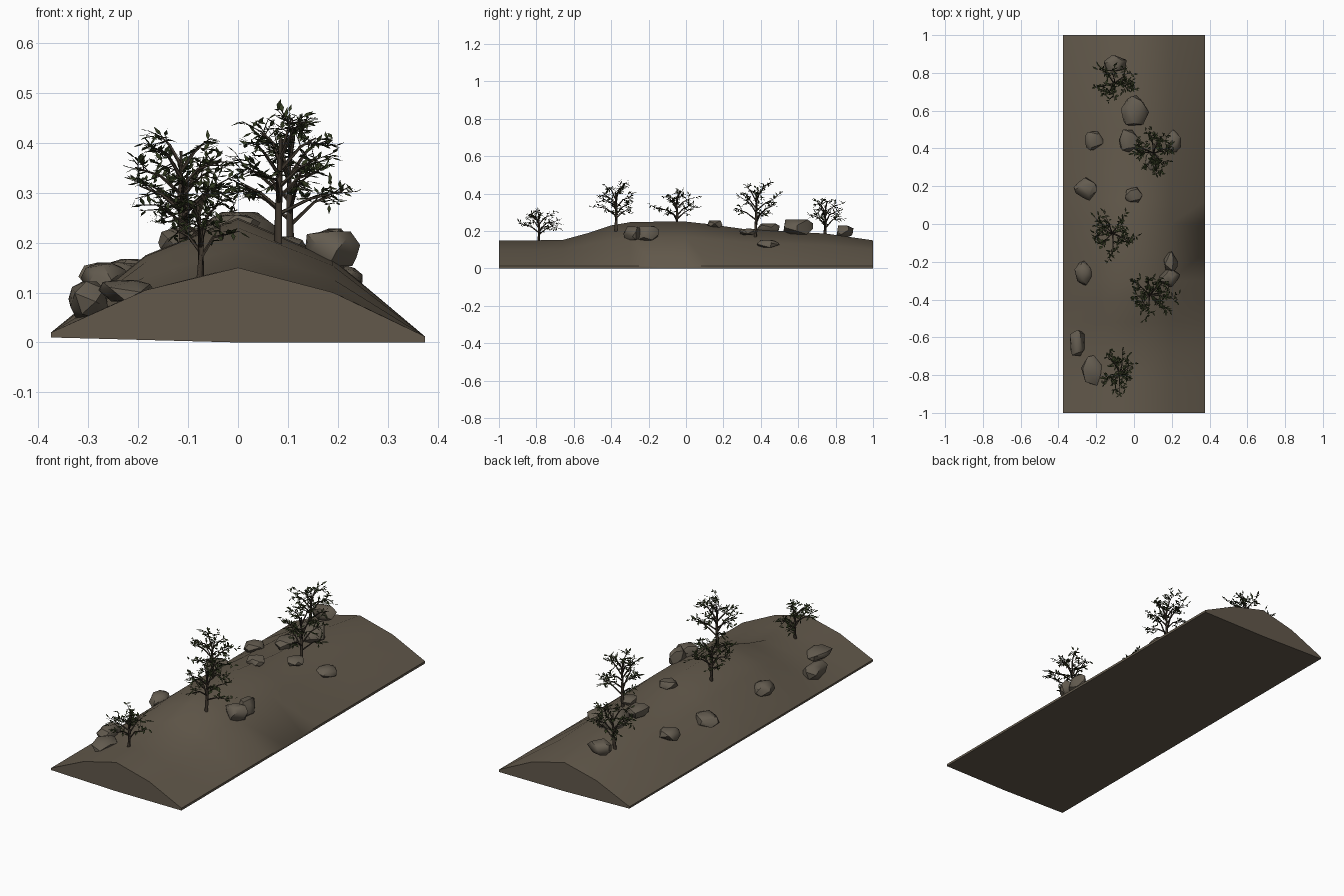
import bpy, bmesh, math, random
from mathutils import Vector

if "Cube" in bpy.data.objects:
    bpy.data.objects.remove(bpy.data.objects["Cube"])

random.seed(7)


def material(name, rgb):
    m = bpy.data.materials.new(name)
    m.diffuse_color = (*rgb, 1)
    m.use_nodes = True
    m.node_tree.nodes["Principled BSDF"].inputs["Base Color"].default_value = m.diffuse_color
    return m


EARTH = material("earth brown", (0.122, 0.099, 0.070))
STONE = material("stone brown", (0.127, 0.107, 0.080))
BARK = material("dark bark", (0.050, 0.038, 0.027))
LEAF = material("dark leaf green", (0.030, 0.041, 0.014))


def make(name, bm, mat, angle=None):
    if angle:
        bmesh.ops.recalc_face_normals(bm, faces=bm.faces[:])
    me = bpy.data.meshes.new(name)
    bm.to_mesh(me)
    bm.free()
    me.materials.append(mat)
    if angle:
        me.shade_smooth()
        me.set_sharp_from_angle(angle=math.radians(angle))
    ob = bpy.data.objects.new(name, me)
    bpy.context.collection.objects.link(ob)
    return ob


def lerp_table(table, t):
    for (a, va), (b, vb) in zip(table, table[1:]):
        if t <= b:
            return va + (vb - va) * (t - a) / (b - a)
    return table[-1][1]


# Hill: ridge height along y, swept with a five point cross-section
RIDGE = [(-1, .15), (-.83, .15), (-.66, .152), (-.52, .19), (-.4, .23), (-.3, .247),
         (-.15, .25), (0, .25), (.12, .237), (.3, .212), (.5, .2), (.75, .186), (1, .15)]


def section(y):
    r = lerp_table(RIDGE, y)
    return [(-.375, .02), (-.185, r * .7), (0, r), (.19, r * .67), (.375, .012)]


def ground(x, y):
    return lerp_table(section(y), x)


bm = bmesh.new()
rings = []
for y, _ in RIDGE:
    profile = section(y) + [(.375, 0), (0, 0), (-.375, .01)]
    rings.append([bm.verts.new((x, y, z)) for x, z in profile])
for a, b in zip(rings, rings[1:]):
    for i in range(8):
        j = (i + 1) % 8
        bm.faces.new((a[i], a[j], b[j], b[i]))
bm.faces.new(rings[0])
bm.faces.new(rings[-1])
make("hill", bm, EARTH, 50)


# Rocks: hull of jittered sphere points, squared off and fitted to a size
def rock(i, x, y, z, dx, dy, dz):
    bm = bmesh.new()
    n = 20
    pts = []
    for k in range(n):
        c = 1 - 2 * (k + .5) / n
        s = math.sqrt(1 - c * c)
        a = k * 2.39996 + random.uniform(-.35, .35)
        j = random.uniform(.85, 1.1)
        pts.append(Vector((s * math.cos(a) * j, s * math.sin(a) * j, max(-.7, min(.72, c * j)))))
    lo = [min(p[k] for p in pts) for k in range(3)]
    hi = [max(p[k] for p in pts) for k in range(3)]
    for p in pts:
        f = [(p[k] - lo[k]) / (hi[k] - lo[k]) - .5 for k in range(3)]
        bm.verts.new((x + f[0] * dx, y + f[1] * dy, z + f[2] * dz))
    res = bmesh.ops.convex_hull(bm, input=bm.verts[:])
    loose = [v for v in bm.verts if not v.link_faces]
    bmesh.ops.delete(bm, geom=loose, context='VERTS')
    make(f"rock_{i}", bm, STONE, 38)


ROCKS = [(-.10, .85, .198, .12, .09, .065), (.005, .60, .222, .15, .16, .08),
         (-.03, .44, .215, .10, .12, .05), (.205, .44, .132, .09, .12, .042),
         (-.21, .44, .142, .10, .10, .05), (-.255, .185, .13, .13, .12, .06),
         (0, .155, .236, .09, .08, .04), (.195, -.205, .188, .075, .12, .08),
         (.19, -.285, .188, .11, .10, .07), (-.265, -.26, .128, .10, .13, .06),
         (-.30, -.63, .085, .08, .14, .075), (-.225, -.775, .103, .11, .16, .045),
         (.10, .335, .195, .08, .10, .035)]
for i, r in enumerate(ROCKS):
    rock(i + 1, *r)


# Tapered tube along points with matching radii
def tube(bm, pts, radii, sides):
    rows = []
    for i, p in enumerate(pts):
        d = pts[min(i + 1, len(pts) - 1)] - pts[max(i - 1, 0)]
        q = d.to_track_quat('Z', 'Y')
        rows.append([bm.verts.new(p + q @ Vector((math.cos(a), math.sin(a), 0)) * radii[i])
                     for a in (2 * math.pi * k / sides for k in range(sides))])
    for a, b in zip(rows, rows[1:]):
        for k in range(sides):
            j = (k + 1) % sides
            bm.faces.new((a[k], a[j], b[j], b[k]))
    bm.faces.new(rows[0][::-1])
    bm.faces.new(rows[-1])


# Pointed leaf blade
def leaf(bm, p, d, size):
    d = d.normalized()
    side = d.cross(Vector((random.uniform(-.6, .6), random.uniform(-.6, .6), 1))).normalized()
    w = size * .19
    bm.faces.new([bm.verts.new(v) for v in (
        p, p + d * size * .45 + side * w, p + d * size, p + d * size * .45 - side * w)])


def rnd(s):
    return Vector([random.uniform(-s, s) for _ in range(3)])


# Tree: trunk, branches reaching a crown outline, twigs and leaves
def tree(i, x, y, cx, cy, low, top, rx, ry, branches):
    wood, green = bmesh.new(), bmesh.new()
    base = Vector((x, y, ground(x, y) - .01))
    crown = Vector((x * .6 + cx * .4, y * .6 + cy * .4, low + (top - low) * .72))
    mid = base.lerp(crown, .5) + Vector((random.uniform(-.006, .006), .004, 0))
    tube(wood, [base, mid, crown], [.009, .0065, .003], 7)
    for b in range(branches):
        t = b / (branches - 1)
        ang = b * 2.39996 + random.uniform(-.3, .3)
        reach = (.86 - .5 * t * t) * random.uniform(.75, 1)
        end = Vector((cx + rx * reach * math.cos(ang), cy + ry * reach * math.sin(ang),
                      low + (top - low) * (.22 + .68 * t)))
        f = .30 + .55 * t
        start = base.lerp(mid, f * 2) if f < .5 else mid.lerp(crown, f * 2 - 1)
        bend = start.lerp(end, .5) + Vector((0, 0, .012)) + rnd(.006)
        tube(wood, [start, bend, end], [.0042, .003, .0012], 5)
        for k in range(5):
            s = bend.lerp(end, k / 4.5)
            out = (end - start).normalized()
            tip = s + (out * .5 + rnd(.9)) * .04
            tip.z = max(low, min(top - .005, s.z + (tip.z - s.z) * .7))
            tube(wood, [s, tip], [.0014, .0007], 3)
            for m in range(5):
                p = s.lerp(tip, .3 + .17 * m)
                d = (tip - s).normalized() * .5 + rnd(.8)
                d.z *= .6
                leaf(green, p, d, random.uniform(.019, .028))
    make(f"tree_wood_{i}", wood, BARK, 60)
    make(f"tree_leaves_{i}", green, LEAF)


TREES = [(-.075, -.79, -.09, -.785, .19, .315, .10, .125, 9),
         (.08, -.375, .095, -.38, .255, .472, .135, .135, 12),
         (-.11, -.05, -.12, -.055, .265, .43, .135, .135, 10),
         (.105, .37, .10, .38, .245, .47, .135, .145, 12),
         (-.11, .74, -.09, .75, .235, .375, .135, .11, 9)]
for i, t in enumerate(TREES):
    tree(i + 1, *t)
